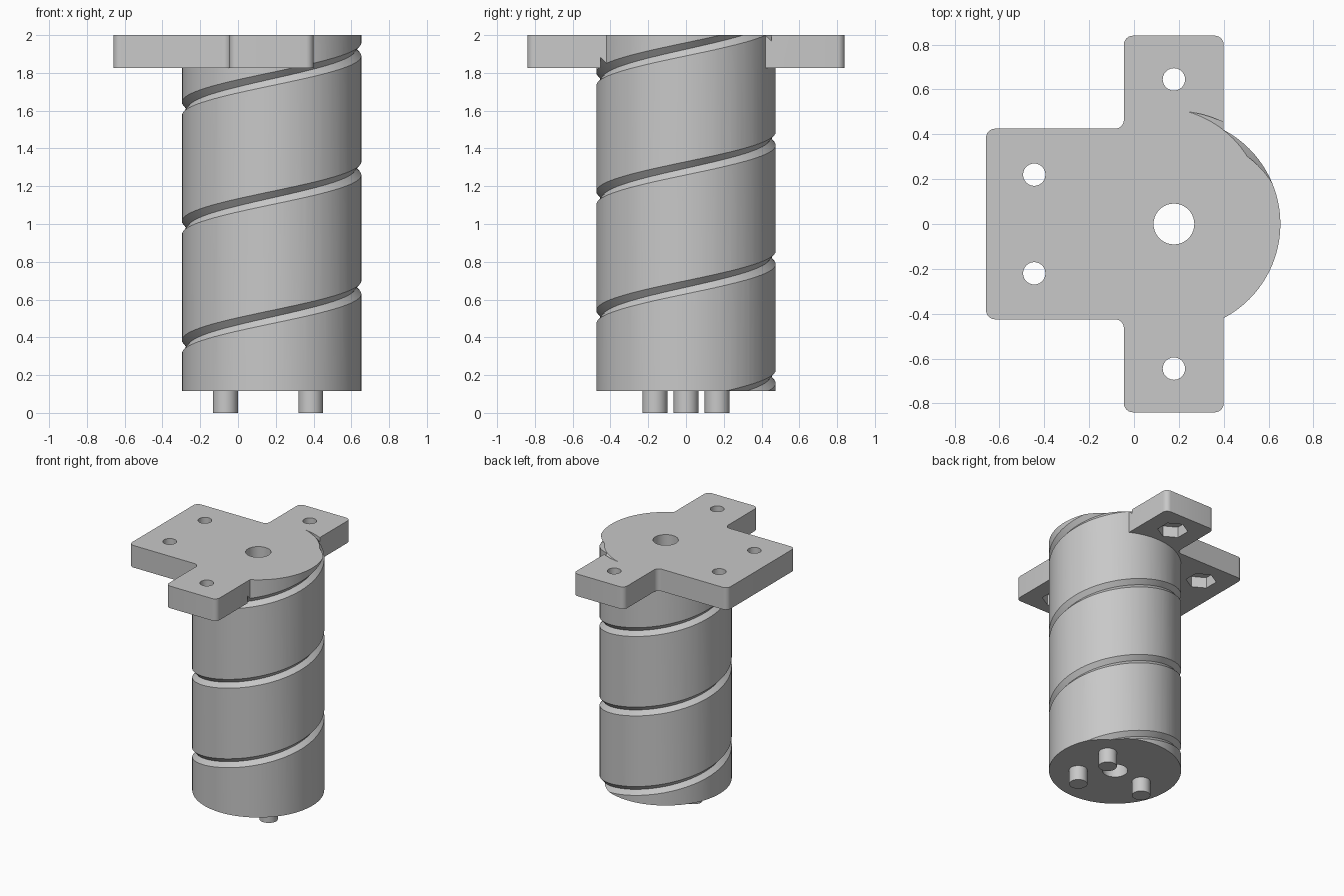
import bpy, bmesh
from math import cos, sin, tau, radians

cube = bpy.data.objects.get("Cube")
if cube:
    bpy.data.objects.remove(cube, do_unlink=True)

grey = bpy.data.materials.new("plain grey")
grey.use_nodes = True
colour = (0.58, 0.58, 0.58, 1)
grey.diffuse_color = colour
grey.node_tree.nodes["Principled BSDF"].inputs["Base Color"].default_value = colour

CX = 0.178            # axis of the drum
R = 0.475             # drum radius
BASE, FLANGE, TOP = 0.115, 1.825, 2.0
PITCH = 0.63


def finish(bm, name):
    bmesh.ops.recalc_face_normals(bm, faces=bm.faces)
    mesh = bpy.data.meshes.new(name)
    bm.to_mesh(mesh)
    bm.free()
    mesh.materials.append(grey)
    ob = bpy.data.objects.new(name, mesh)
    bpy.context.collection.objects.link(ob)
    return ob


def cylinder(name, x, y, r, z0, z1, sides):
    bm = bmesh.new()
    bmesh.ops.create_cone(bm, cap_ends=True, segments=sides, radius1=r,
                          radius2=r, depth=z1 - z0)
    bmesh.ops.translate(bm, verts=bm.verts, vec=(x, y, (z0 + z1) / 2))
    return finish(bm, name)


def select(ob):
    bpy.ops.object.select_all(action='DESELECT')
    ob.select_set(True)
    bpy.context.view_layer.objects.active = ob


def combine(target, tool, operation):
    select(target)
    mod = target.modifiers.new("combine", 'BOOLEAN')
    mod.operation, mod.solver, mod.object = operation, 'EXACT', tool
    bpy.ops.object.modifier_apply(modifier=mod.name)
    bpy.data.objects.remove(tool, do_unlink=True)


def smooth(ob):
    select(ob)
    bpy.ops.object.shade_smooth_by_angle(angle=radians(25))


def flange_plate():
    # T-shaped outline with rounded corners, extruded upwards
    half = [(-0.66, 0.425), (-0.045, 0.425), (-0.045, 0.84), (0.4, 0.84)]
    outline = half + [(x, -y) for x, y in reversed(half)]
    bm = bmesh.new()
    bm.faces.new([bm.verts.new((x, y, FLANGE)) for x, y in outline])
    bmesh.ops.bevel(bm, geom=bm.verts[:], offset=0.04, segments=6,
                    profile=0.5, affect='VERTICES')
    up = bmesh.ops.extrude_face_region(bm, geom=bm.faces[:])["geom"]
    bmesh.ops.translate(bm, vec=(0, 0, TOP - FLANGE),
                        verts=[v for v in up if isinstance(v, bmesh.types.BMVert)])
    return finish(bm, "flange")


def helix_cutter():
    # V-shaped section swept up around the drum
    section = [(R - 0.03, 0), (R + 0.03, 0.07), (R + 0.03, -0.07)]
    steps = 72
    bm = bmesh.new()
    rings = []
    for i in range(-steps // 4, int(3.6 * steps)):
        turn = i / steps
        a, z = turn * tau, 0.035 + turn * PITCH
        rings.append([bm.verts.new((CX + r * cos(a), r * sin(a), z + dz))
                      for r, dz in section])
    for low, high in zip(rings, rings[1:]):
        for k in range(3):
            n = (k + 1) % 3
            bm.faces.new((low[k], low[n], high[n], high[k]))
    bm.faces.new(rings[0])
    bm.faces.new(rings[-1])
    return finish(bm, "helix_cutter")


# Drum joined with its flange, with a helical groove
drum = cylinder("drum_with_flange", CX, 0, R, BASE, TOP, 96)
combine(drum, flange_plate(), 'UNION')
combine(drum, helix_cutter(), 'DIFFERENCE')

# Shaft bore, then screw holes with hexagonal nut pockets underneath
combine(drum, cylinder("bore", CX, 0, 0.091, -0.1, 2.1, 40), 'DIFFERENCE')
for side in (-1, 1):
    for x, y in ((CX, 0.645), (-0.445, 0.22)):
        combine(drum, cylinder("hole", x, side * y, 0.05, 1.7, 2.1, 24), 'DIFFERENCE')
        combine(drum, cylinder("pocket", x, side * y, 0.11, 1.7, 1.91, 6), 'DIFFERENCE')
smooth(drum)

# Three drive pegs under the drum
for i, (x, y) in enumerate(((-0.067, 0), (0.385, 0.165), (0.385, -0.165))):
    smooth(cylinder(f"drive_peg_{i + 1}", x, y, 0.066, 0, BASE + 0.02, 32))
